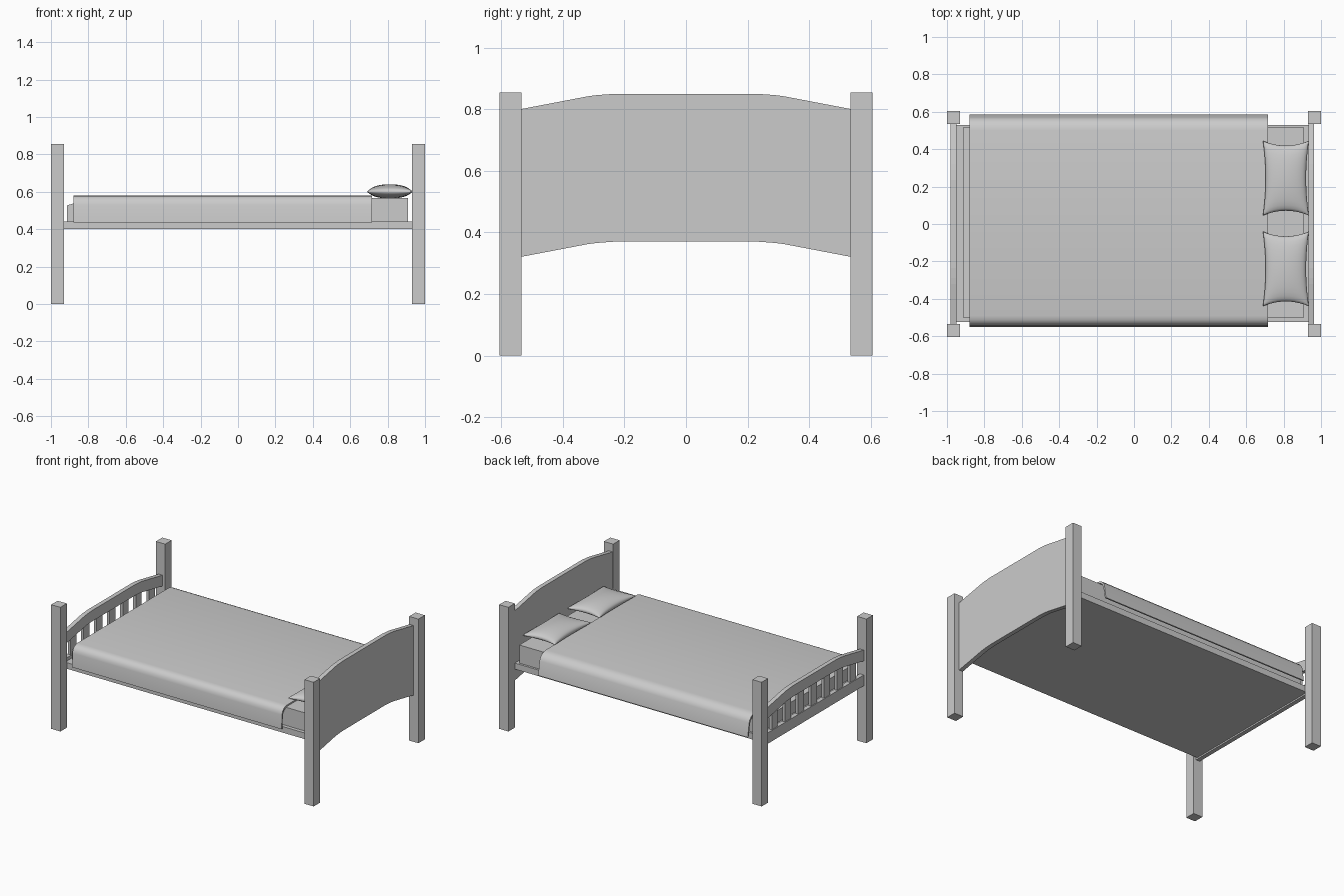
import bpy, bmesh, math

if "Cube" in bpy.data.objects:
    bpy.data.objects.remove(bpy.data.objects["Cube"])


def mesh_object(name, verts, faces, smooth=None):
    me = bpy.data.meshes.new(name)
    me.from_pydata(verts, [], faces)
    bm = bmesh.new()
    bm.from_mesh(me)
    bmesh.ops.recalc_face_normals(bm, faces=bm.faces)
    bm.to_mesh(me)
    bm.free()
    ob = bpy.data.objects.new(name, me)
    bpy.context.collection.objects.link(ob)
    if smooth:
        bpy.ops.object.select_all(action='DESELECT')
        bpy.context.view_layer.objects.active = ob
        ob.select_set(True)
        bpy.ops.object.shade_smooth_by_angle(angle=math.radians(smooth))
    return ob


def prism(name, profile, a, b, axis='x', smooth=None):
    """Extrude a closed profile from a to b: (y, z) along x, or (x, z) along y."""
    n = len(profile)
    if axis == 'x':
        verts = [(t, p, z) for t in (a, b) for p, z in profile]
    else:
        verts = [(p, t, z) for t in (a, b) for p, z in profile]
    faces = [tuple(range(n)), tuple(range(n, 2 * n))]
    faces += [(i, (i + 1) % n, n + (i + 1) % n, n + i) for i in range(n)]
    return mesh_object(name, verts, faces, smooth)


def box(name, x0, x1, y0, y1, z0, z1):
    return prism(name, [(y0, z0), (y1, z0), (y1, z1), (y0, z1)], x0, x1)


# arched outline shared by headboard and footboard
ARCH = [(0.54, 0), (0.32, 0.042), (0.29, 0.046), (0.235, 0.05)]
ARCH = [(-y, h) for y, h in ARCH] + [(y, h) for y, h in reversed(ARCH)]


def arched_board(name, x0, x1, z0, z1):
    return prism(name, [(y, z1 + h) for y, h in ARCH] +
                 [(y, z0 + h) for y, h in reversed(ARCH)], x0, x1)


def arch_height(y):
    y = abs(y)
    return 0.05 if y < 0.235 else 0.05 * (0.54 - y) / 0.305


# corner posts
for sx, end in ((-1, "foot"), (1, "head")):
    for sy, side in ((-1, "front"), (1, "back")):
        xs = sorted((sx * 0.93, sx * 1.0))
        ys = sorted((sy * 0.535, sy * 0.605))
        box(f"{end}_post_{side}", *xs, *ys, 0, 0.855)

# headboard
arched_board("headboard", 0.933, 0.963, 0.32, 0.80)

# footboard: arched top rail, straight bottom rail, slats
arched_board("footboard_top_rail", -0.98, -0.95, 0.56, 0.635)
box("footboard_bottom_rail", -0.98, -0.95, -0.54, 0.54, 0.39, 0.465)
for i in range(7):
    y = (i - 3) * 0.142
    box(f"footboard_slat_{i + 1}", -0.975, -0.955, y - 0.032, y + 0.032,
        0.46, 0.57 + arch_height(y))

# bed base
box("bed_base", -0.953, 0.935, -0.525, 0.53, 0.40, 0.442)

# mattress, lower at the foot end
prism("mattress", [(-0.915, 0.44), (0.91, 0.44), (0.91, 0.567), (-0.80, 0.567),
                   (-0.88, 0.537), (-0.915, 0.527)], -0.50, 0.515, 'y')

# blanket draped over both sides as a thin sheet
outer = [(-0.55, 0.435), (-0.545, 0.53), (-0.54, 0.55), (-0.528, 0.567),
         (-0.512, 0.576), (-0.49, 0.58), (0.50, 0.58), (0.525, 0.576),
         (0.545, 0.566), (0.561, 0.55), (0.57, 0.53), (0.585, 0.435)]
inner = [(y * 0.983, z - 0.01 if z > 0.5 else z) for y, z in outer]
prism("blanket", outer + inner[::-1], -0.88, 0.717, smooth=30)


# pillows: plump cushions with pinched corners
def pillow(name, cx, cy, n=16):
    verts, faces = [], []
    for s in (1, -1):
        for i in range(n + 1):
            for j in range(n + 1):
                u = -math.cos(math.pi * i / n)
                v = -math.cos(math.pi * j / n)
                puff = (max(0, 1 - u * u) * max(0, 1 - v * v)) ** 0.42
                x = 0.123 * u * (1 - 0.12 * (1 - v * v))
                y = 0.20 * v * (1 - 0.13 * (1 - u * u))
                verts.append((cx + x, cy + y, 0.6 + s * puff * (0.04 if s > 0 else 0.036)))
    w = n + 1
    for k in (0, w * w):
        for i in range(n):
            for j in range(n):
                a = k + i * w + j
                faces.append((a, a + 1, a + w + 1, a + w))
    ob = mesh_object(name, verts, faces)
    bm = bmesh.new()
    bm.from_mesh(ob.data)
    bmesh.ops.remove_doubles(bm, verts=bm.verts, dist=0.0005)
    bmesh.ops.recalc_face_normals(bm, faces=bm.faces)
    for f in bm.faces:
        f.smooth = True
    bm.to_mesh(ob.data)
    bm.free()


pillow("pillow_back", 0.812, 0.245)
pillow("pillow_front", 0.812, -0.24)
